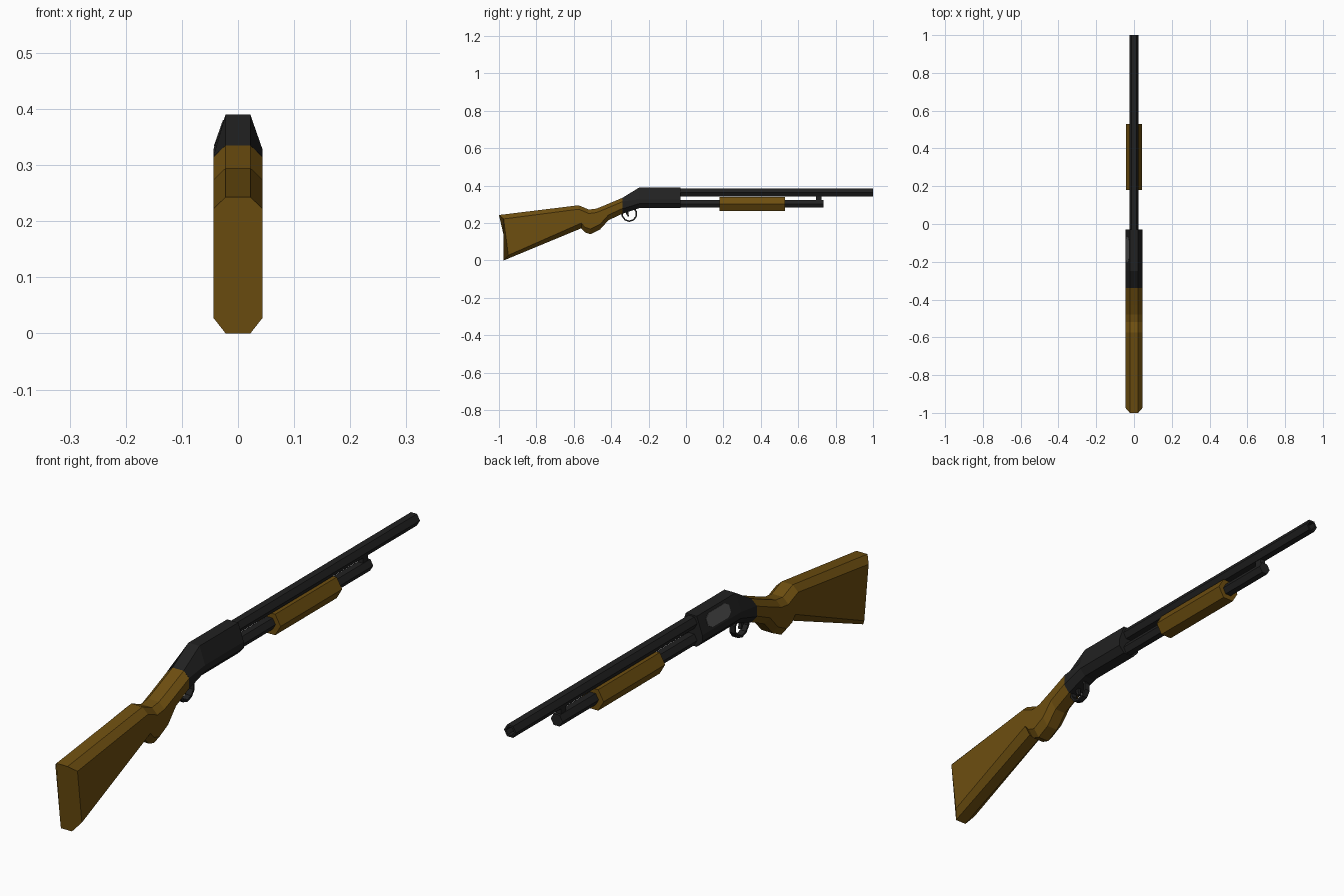
import bpy, bmesh, math
from mathutils import Vector

if "Cube" in bpy.data.objects:
    bpy.data.objects.remove(bpy.data.objects["Cube"])


def material(name, color):
    m = bpy.data.materials.new(name)
    m.diffuse_color = (*color, 1)
    m.use_nodes = True
    m.node_tree.nodes["Principled BSDF"].inputs["Base Color"].default_value = m.diffuse_color
    return m


BLACK = material("gunmetal black", (0.0155, 0.0155, 0.0155))
WOOD = material("brown wood", (0.155, 0.077, 0.005))
GREY = material("port grey", (0.09, 0.09, 0.09))


def make(name, verts, faces, mat):
    bm = bmesh.new()
    vs = [bm.verts.new(v) for v in verts]
    for f in faces:
        bm.faces.new([vs[i] for i in f])
    bmesh.ops.recalc_face_normals(bm, faces=bm.faces)
    me = bpy.data.meshes.new(name)
    bm.to_mesh(me)
    bm.free()
    me.materials.append(mat)
    ob = bpy.data.objects.new(name, me)
    bpy.context.collection.objects.link(ob)
    return ob


def bridge(rings, closed=False):
    """Quads joining consecutive equal-sized rings, with end caps if open."""
    n, k = len(rings[0]), len(rings)
    faces = []
    for s in range(k if closed else k - 1):
        a, b = s * n, (s + 1) % k * n
        faces += [(a + i, a + (i + 1) % n, b + (i + 1) % n, b + i) for i in range(n)]
    if not closed:
        faces += [tuple(range(n)), tuple(range((k - 1) * n, k * n))]
    return [v for r in rings for v in r], faces


def chamfered(stations, inner=0.022, outer=0.044):
    """Eight-sided sections from (top y, z, bottom y, z, top drop, bottom rise, side y shift)."""
    rings = []
    for ty, tz, by, bz, dt, db, dy in stations:
        half = [(inner, ty, tz), (outer, ty + dy, tz - dt),
                (outer, by + dy, bz + db), (inner, by, bz)]
        rings.append(half + [(-x, y, z) for x, y, z in reversed(half)])
    return bridge(rings)


def hex_rod(name, y0, y1, z, r, mat, bore=0):
    def ring(y, rad):
        return [(rad * math.cos(i * math.pi / 3), y, z + rad * math.sin(i * math.pi / 3))
                for i in range(6)]
    rings = [ring(y0, r), ring(y1, r)]
    if bore:
        rings += [ring(y1, bore), ring(y1 - 0.04, bore)]
    return make(name, *bridge(rings), mat)


def box(name, x, y0, y1, z0, z1, mat):
    rings = [[(-x, y, z0), (x, y, z0), (x, y, z1), (-x, y, z1)] for y in (y0, y1)]
    return make(name, *bridge(rings), mat)


# shoulder stock: paired top and bottom outline points
tops = [(-1.0, .243), (-.575, .295), (-.55, .285), (-.52, .272), (-.48, .277), (-.43, .297), (-.34, .335)]
bots = [(-.975, 0), (-.56, .172), (-.54, .15), (-.51, .14), (-.46, .165), (-.415, .215), (-.34, .25)]
stock = [(*t, *b, .021, .028, .025 if i == 0 else 0) for i, (t, b) in enumerate(zip(tops, bots))]
make("stock", *chamfered(stock), WOOD)

# receiver with a sloped rear and wide upper chamfers
make("receiver", *chamfered([(-.34, .335, -.34, .25, .02, .026, 0),
                             (-.25, .39, -.25, .28, .063, .024, 0),
                             (-.03, .39, -.03, .28, .063, .024, 0)]), BLACK)

# ejection port plate on the left sloped face
low, high = Vector((-.044, 0, .327)), Vector((-.022, 0, .39))
normal = Vector((-.063, 0, .022)).normalized()
outline = [(-.20, .28), (-.18, .1), (-.09, .1), (-.07, .28),
           (-.07, .66), (-.09, .84), (-.18, .84), (-.20, .66)]
plate = [[low.lerp(high, t) + Vector((0, y, 0)) + normal * d for y, t in outline]
         for d in (-.001, .0015)]
make("ejection_port", *bridge(plate), GREY)

# barrel, magazine tube, pump grip and the clamp between the tubes
hex_rod("barrel", -.04, 1.0, .364, .024, BLACK, bore=.016)
hex_rod("magazine_tube", -.04, .735, .303, .0235, BLACK)
hex_rod("pump_grip", .18, .53, .302, .0435, WOOD)
box("barrel_clamp", .01, .695, .725, .315, .35, BLACK)

# trigger guard ring
guard = []
for i in range(10):
    a = math.tau * (i + .5) / 10
    guard.append([(x, -.303 + r * math.cos(a), .249 + r * math.sin(a))
                  for x, r in ((-.011, .043), (.011, .043), (.011, .035), (-.011, .035))])
make("trigger_guard", *bridge(guard, closed=True), BLACK)

# curved trigger
blade = [(-.312, .275, .007), (-.314, .25, .006), (-.307, .234, .004)]
make("trigger", *bridge([[(-.006, y - w, z), (.006, y - w, z), (.006, y + w, z), (-.006, y + w, z)]
                         for y, z, w in blade]), BLACK)
